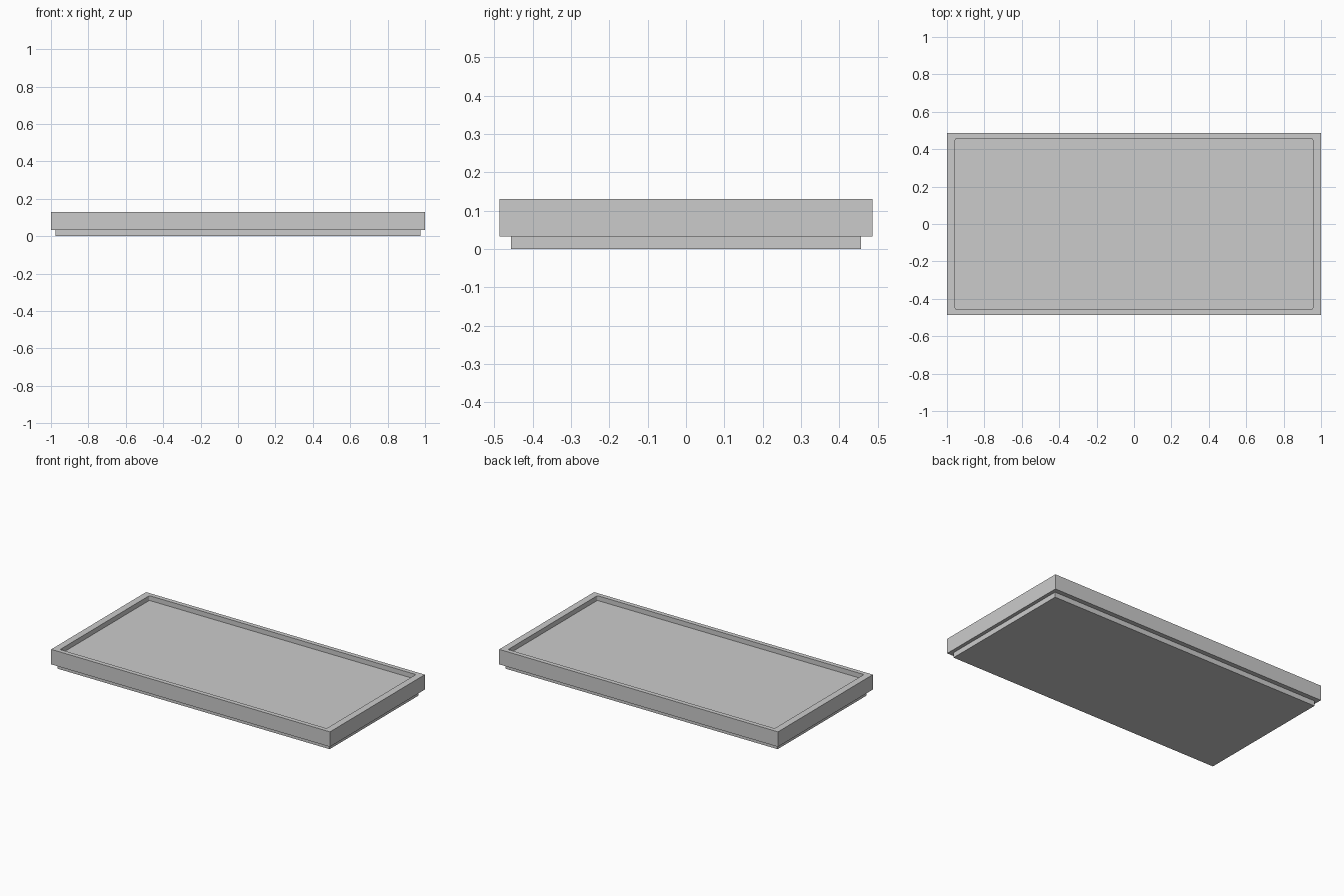
import bpy, bmesh
from math import sin, cos, pi

if "Cube" in bpy.data.objects:
    bpy.data.objects.remove(bpy.data.objects["Cube"])

TOP, STEP, FLOOR = 0.13, 0.033, 0.099


def rounded_rect(bm, hx, hy, z, r, n=3):
    """Counter-clockwise loop of vertices with rounded corners."""
    loop = []
    for k, (sx, sy) in enumerate([(1, 1), (-1, 1), (-1, -1), (1, -1)]):
        for i in range(n + 1):
            a = (k + i / n) * pi / 2
            loop.append(bm.verts.new((sx * (hx - r) + r * cos(a),
                                      sy * (hy - r) + r * sin(a), z)))
    return loop


def stack(name, rings):
    """Closed solid skinned through a list of (hx, hy, z, corner radius) rings."""
    bm = bmesh.new()
    loops = [rounded_rect(bm, *ring) for ring in rings]
    for a, b in zip(loops, loops[1:]):
        for i in range(len(a)):
            j = (i + 1) % len(a)
            bm.faces.new((a[i], a[j], b[j], b[i]))
    bm.faces.new(loops[0][::-1])
    bm.faces.new(loops[-1])
    bmesh.ops.remove_doubles(bm, verts=bm.verts, dist=1e-5)
    bmesh.ops.recalc_face_normals(bm, faces=bm.faces)
    mesh = bpy.data.meshes.new(name)
    bm.to_mesh(mesh)
    bm.free()
    obj = bpy.data.objects.new(name, mesh)
    bpy.context.collection.objects.link(obj)
    return obj


# Tray with raised rim, recessed floor and a narrower foot stepped in below
stack("tray", [
    (0.977, 0.456, 0.0, 0),
    (0.977, 0.456, STEP, 0),
    (1.0, 0.486, STEP, 0),
    (1.0, 0.486, TOP, 0),
    (0.956, 0.457, TOP, 0.008),
    (0.956, 0.457, FLOOR, 0.008),
])
